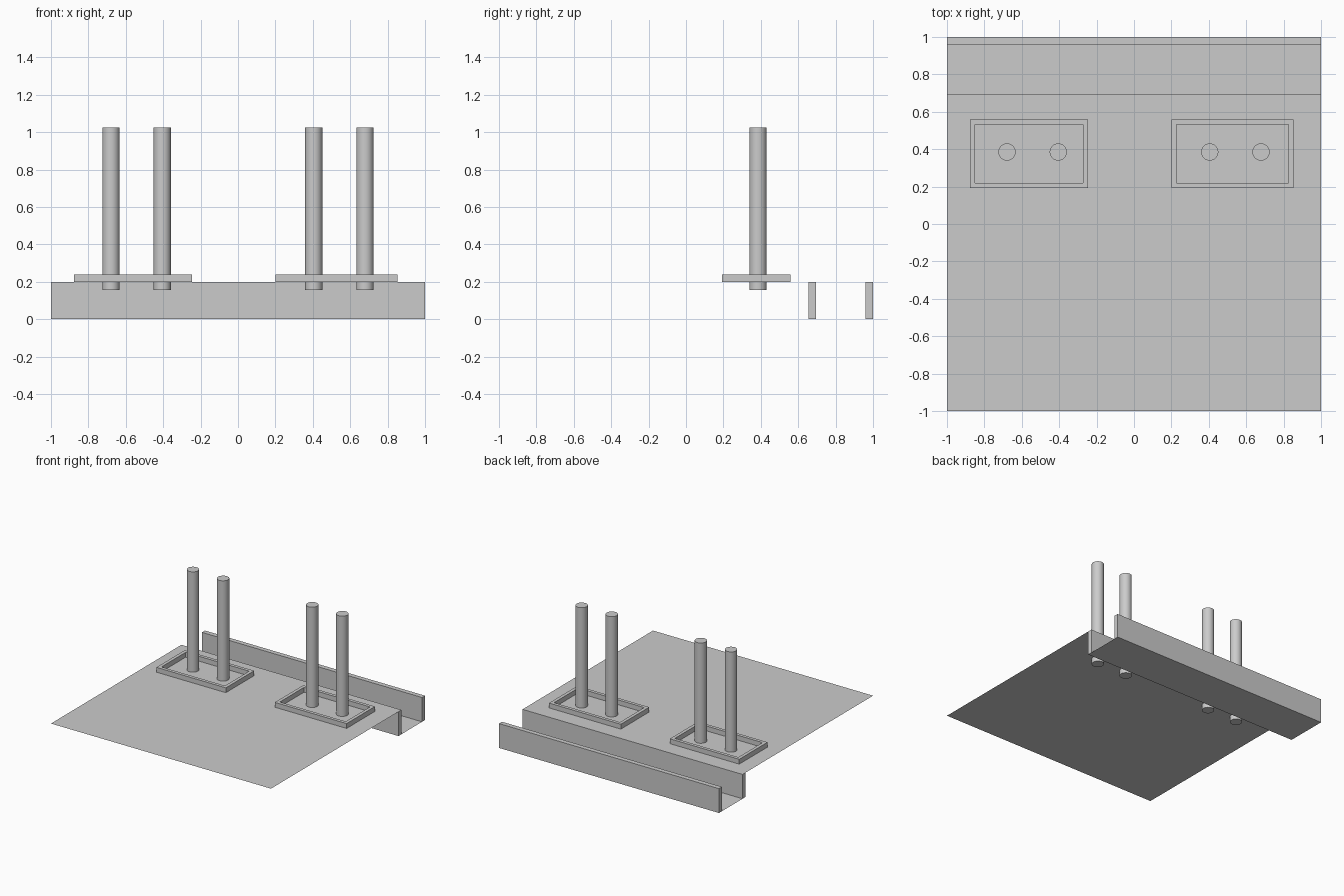
import bpy, bmesh

if "Cube" in bpy.data.objects:
    bpy.data.objects.remove(bpy.data.objects["Cube"])


def make_object(name, bm):
    bmesh.ops.recalc_face_normals(bm, faces=bm.faces)
    mesh = bpy.data.meshes.new(name)
    bm.to_mesh(mesh)
    bm.free()
    obj = bpy.data.objects.new(name, mesh)
    bpy.context.collection.objects.link(obj)
    return obj


def rect(bm, x0, x1, y0, y1, z):
    return [bm.verts.new((x, y, z)) for x, y in ((x0, y0), (x1, y0), (x1, y1), (x0, y1))]


def sheet(name, x0, x1, y0, y1, z):
    bm = bmesh.new()
    bm.faces.new(rect(bm, x0, x1, y0, y1, z))
    return make_object(name, bm)


def box(name, x0, x1, y0, y1, z0, z1):
    bm = bmesh.new()
    bmesh.ops.create_cube(bm, size=1)
    for v in bm.verts:
        v.co = (x1 if v.co.x > 0 else x0, y1 if v.co.y > 0 else y0, z1 if v.co.z > 0 else z0)
    return make_object(name, bm)


def frame(name, x0, x1, y0, y1, z0, z1, t):
    # rectangular ring: outer and inner loops bridged all round
    bm = bmesh.new()
    loops = [rect(bm, x0 + i, x1 - i, y0 + i, y1 - i, z)
             for i, z in ((0, z0), (0, z1), (t, z1), (t, z0))]
    for a, b in zip(loops, loops[1:] + loops[:1]):
        for k in range(4):
            n = (k + 1) % 4
            bm.faces.new((a[k], a[n], b[n], b[k]))
    return make_object(name, bm)


def post(name, x, y, z0, z1, r):
    bpy.ops.mesh.primitive_cylinder_add(vertices=32, radius=r, depth=z1 - z0,
                                        location=(x, y, (z0 + z1) / 2))
    bpy.context.object.name = name
    bpy.ops.object.shade_smooth_by_angle()


# Deck sheet and the sunken channel behind it
sheet("deck", -1, 1, -1, 0.655, 0.2)
sheet("channel_floor", -1, 1, 0.655, 1, 0)
box("channel_front_wall", -1, 1, 0.655, 0.694, 0, 0.2)
box("channel_back_wall", -1, 1, 0.961, 1, 0, 0.2)

# Raised curbs, each around a pair of posts
for side, x0, x1 in (("left", -0.876, -0.245), ("right", 0.2, 0.853)):
    frame(side + "_curb", x0, x1, 0.192, 0.56, 0.2, 0.24, 0.027)

# Posts running through the deck
for side, s in (("left", -1), ("right", 1)):
    for part, x in (("inner", 0.405), ("outer", 0.679)):
        post(f"{side}_{part}_post", s * x, 0.385, 0.156, 1.024, 0.046)
